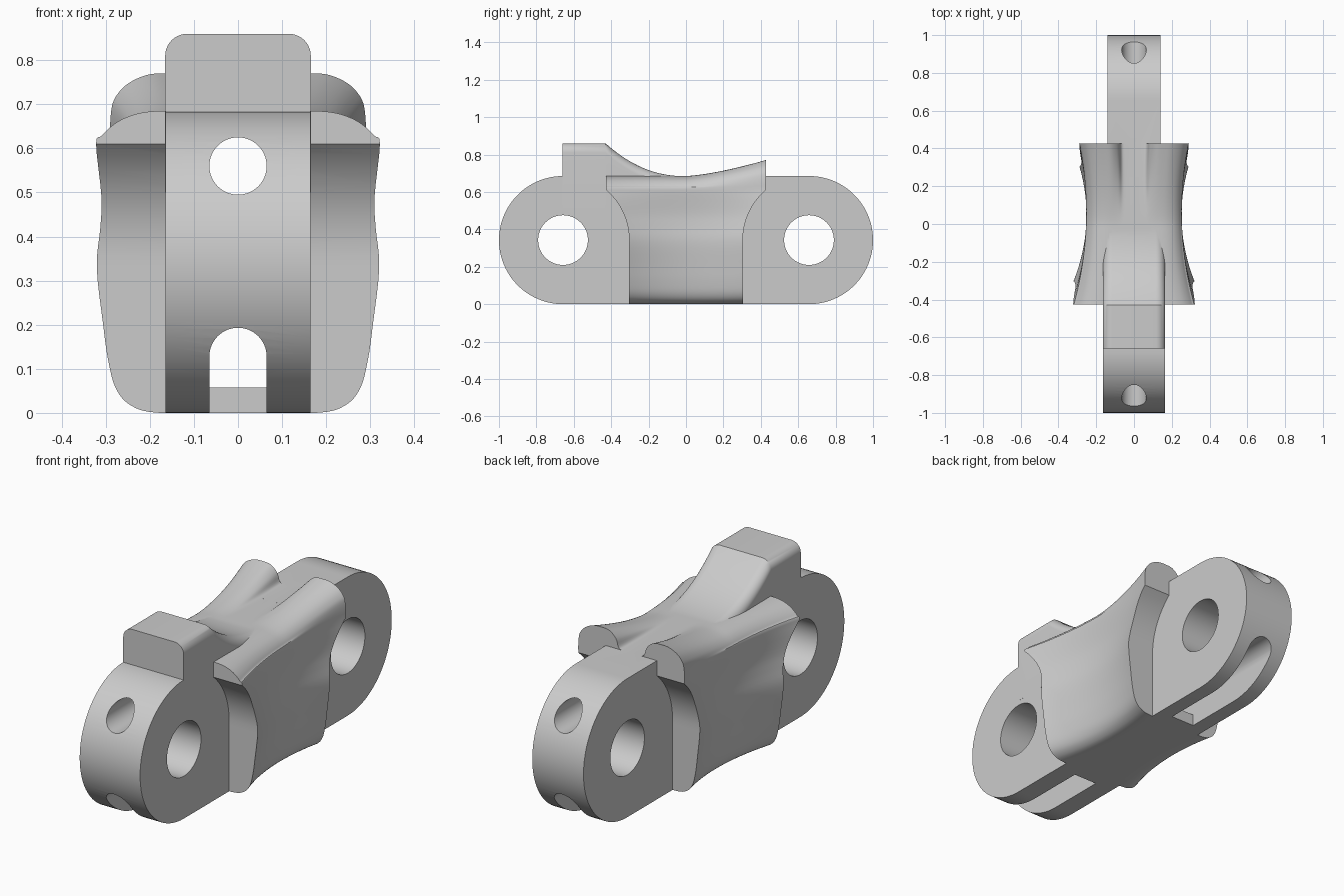
import bpy, bmesh, math
from mathutils import Vector, Matrix

if "Cube" in bpy.data.objects:
    bpy.data.objects.remove(bpy.data.objects["Cube"], do_unlink=True)

steel = bpy.data.materials.new("steel_grey")
steel.use_nodes = True
GREY = (0.6, 0.6, 0.6, 1)
steel.diffuse_color = GREY
steel.node_tree.nodes["Principled BSDF"].inputs["Base Color"].default_value = GREY

PIN_Y, PIN_Z, LUG_R = 0.6575, 0.3425, 0.3425


def finish(bm, name):
    bmesh.ops.recalc_face_normals(bm, faces=bm.faces)
    mesh = bpy.data.meshes.new(name)
    bm.to_mesh(mesh)
    bm.free()
    mesh.materials.append(steel)
    ob = bpy.data.objects.new(name, mesh)
    bpy.context.collection.objects.link(ob)
    return ob


def spline(pts, n):
    """Catmull-Rom curve through pts, n steps per span."""
    p = [Vector(q) for q in [pts[0]] + pts + [pts[-1]]]
    out = []
    for a, b, c, d in zip(p, p[1:], p[2:], p[3:]):
        for k in range(n):
            t = k / n
            out.append(0.5 * (2 * b + (c - a) * t + (2 * a - 5 * b + 4 * c - d) * t**2
                              + (3 * b - a - 3 * c + d) * t**3))
    return out + [p[-1]]


def loft(name, halves, split):
    """Skin mirrored half sections; end caps are strips up to index split."""
    bm = bmesh.new()
    rings = []
    for half in halves:
        right = [bm.verts.new(p) for p in half]
        left = [bm.verts.new((-p[0], p[1], p[2])) if p[0] > 1e-5 else v
                for p, v in zip(half, right)]
        rings.append((right, left))
    for a, b in zip(rings, rings[1:]):
        for side in (0, 1):
            for i in range(len(a[0]) - 1):
                bm.faces.new((a[side][i], a[side][i + 1], b[side][i + 1], b[side][i]))
    for right, left in (rings[0], rings[-1]):
        for i in range(split):
            bm.faces.new(dict.fromkeys((right[i], right[i + 1], left[i + 1], left[i])))
        bm.faces.new(dict.fromkeys(right[split:] + left[split:][::-1]))
    # close the section where it does not already meet on the centre line
    for i in (0, -1):
        for a, b in zip(rings, rings[1:]):
            if a[0][i] is not a[1][i]:
                bm.faces.new((a[0][i], b[0][i], b[1][i], a[1][i]))
    return finish(bm, name)


def box(name, x, y0, y1, z0, z1):
    bm = bmesh.new()
    bmesh.ops.create_cube(bm, size=1)
    for v in bm.verts:
        v.co = (v.co.x * 2 * x, y0 if v.co.y < 0 else y1, z0 if v.co.z < 0 else z1)
    return finish(bm, name)


def rod(name, axis, r, length, centre):
    bm = bmesh.new()
    bmesh.ops.create_cone(bm, cap_ends=True, segments=64, radius1=r, radius2=r, depth=length)
    turn = Matrix.Rotation(math.pi / 2, 4, "Y" if axis == "X" else "X")
    bmesh.ops.transform(bm, matrix=Matrix.Translation(centre) @ turn, verts=bm.verts)
    return finish(bm, name)


def lug(name, half_width, sign):
    """Plate with one round end."""
    bm = bmesh.new()
    arc = [math.pi * (k / 48 - 0.5) for k in range(49)]
    pts = [(0.25, 0)] + [(PIN_Y + LUG_R * math.cos(a), PIN_Z + LUG_R * math.sin(a)) for a in arc]
    pts.append((0.25, 2 * LUG_R))
    face = bm.faces.new([bm.verts.new((-half_width, sign * y, z)) for y, z in pts])
    new = bmesh.ops.extrude_face_region(bm, geom=[face])["geom"]
    bmesh.ops.translate(bm, vec=(2 * half_width, 0, 0),
                        verts=[v for v in new if isinstance(v, bmesh.types.BMVert)])
    return finish(bm, name)


# Waisted middle body: flared sides, ends hollowed around the pins, two rising wings
SIDE = [(0, 0), (0.55, 0), (0.75, 0.016), (0.86, 0.055), (0.915, 0.12), (0.95, 0.2),
        (0.995, 0.33), (0.97, 0.42), (0.962, 0.49), (1, 0.61)]
TOP_FRONT = [(0.31, 0.628), (0.29, 0.648), (0.265, 0.665), (0.235, 0.677), (0.205, 0.683),
             (0.17, 0.685), (0.12, 0.685), (0.08, 0.685), (0.05, 0.685), (0, 0.685)]
TOP_BACK = [(0.287, 0.69), (0.272, 0.725), (0.245, 0.75), (0.205, 0.767), (0.165, 0.77),
            (0.12, 0.765), (0.085, 0.735), (0.07, 0.695), (0.05, 0.685), (0, 0.685)]
STEPS = 4


def reach(z):
    if z <= PIN_Z:
        return 0.304
    dz = min(z, 0.61) - PIN_Z
    return PIN_Y - math.sqrt(0.3535**2 - dz * dz)


sections = []
for k in range(37):
    s = k / 18 - 1
    w = 0.254 - 0.016 * s + 0.052 * s * s
    t, rise = (s + 1) / 2, max(0, s) ** 1.4
    scale = w / (0.322 + (0.29 - 0.322) * t)
    pts = [(x * w, z) for x, z in SIDE]
    pts += [((a[0] + (b[0] - a[0]) * t) * scale, a[1] + (b[1] - a[1]) * rise)
            for a, b in zip(TOP_FRONT, TOP_BACK)]
    sections.append([(max(x, 0), s * reach(z), max(z, 0)) for x, z in spline(pts, STEPS)])
body = loft("link_body", sections, (len(SIDE) - 1) * STEPS)

# Raised stop block whose back sweeps down into the valley
path = [(-0.66, 0.86), (-0.43, 0.86)]
path += [(y, 0.684 + 0.176 * (-y / 0.43) ** 2.2) for y in [-0.43 + 0.43 * k / 20 for k in range(1, 21)]]
ridge = []
for y, z in path:
    corner = [(0.1152 + 0.05 * math.cos(a), y, z - 0.05 + 0.05 * math.sin(a))
              for a in [math.pi / 2 * k / 10 for k in range(11)]]
    ridge.append([(0.1652, y, 0.5)] + corner)
stop_block = loft("stop_block", ridge, 0)

solids = [lug("front_lug", 0.165, -1), lug("back_lug", 0.14, 1), stop_block]

# Pin holes, long bores and the open slots under both lugs
cutters = [rod("upper_bore", "Y", 0.065, 3, (0, 0, 0.56)),
           rod("lower_bore", "Y", 0.065, 3, (0, 0, 0.128)),
           box("lower_channel", 0.065, -1.4, 1.4, 0.058, 0.128)]
for sign in (-1, 1):
    cutters.append(rod("pin_hole", "X", 0.133, 2, (0, sign * PIN_Y, PIN_Z)))
    ends = sorted((sign * 0.36, sign * 1.3))
    cutters.append(box("bottom_slot", 0.065, *ends, -0.1, 0.1))

bpy.context.view_layer.objects.active = body
for tools, mode in ((solids, "UNION"), (cutters, "DIFFERENCE")):
    for tool in tools:
        mod = body.modifiers.new(tool.name, "BOOLEAN")
        mod.operation, mod.solver, mod.object = mode, "EXACT", tool
        bpy.ops.object.modifier_apply(modifier=mod.name)
        bpy.data.objects.remove(tool, do_unlink=True)

bpy.ops.object.select_all(action="DESELECT")
body.select_set(True)
bpy.ops.object.shade_smooth_by_angle(angle=math.radians(32))
